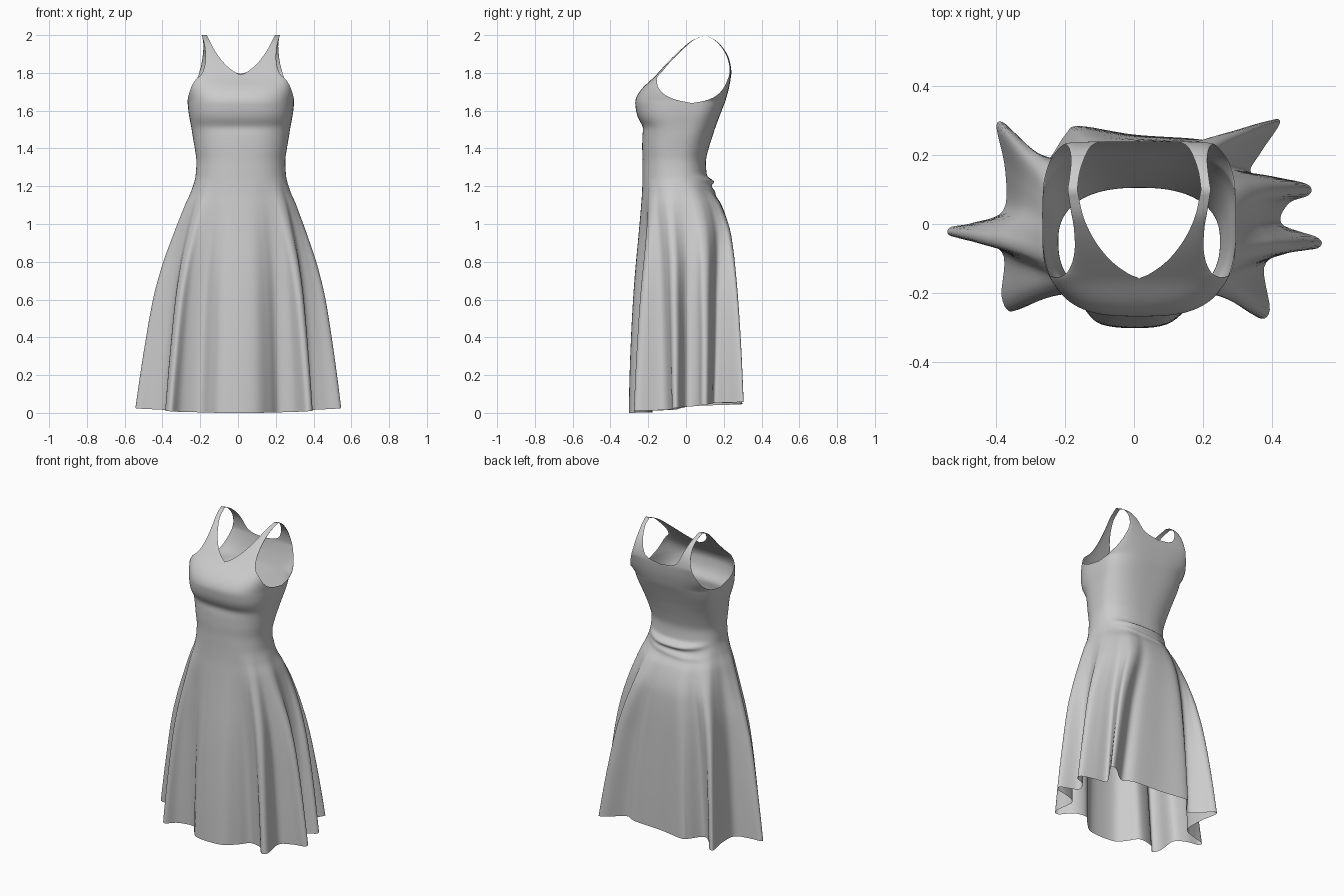
import bpy, bmesh, math

N = 56            # columns per quarter turn
CX = 0.015        # bodice is slightly off centre


def smooth_table(rows, t):
    """Monotone cubic interpolation of table rows keyed by their first column."""
    t = max(rows[0][0], min(rows[-1][0], t))
    i = 0
    while i < len(rows) - 2 and t > rows[i + 1][0]:
        i += 1

    def slope(k, c):
        return (rows[k + 1][c] - rows[k][c]) / (rows[k + 1][0] - rows[k][0])

    def tangent(k, c):
        if k == 0:
            return slope(0, c)
        if k == len(rows) - 1:
            return slope(k - 1, c)
        a, b = slope(k - 1, c), slope(k, c)
        return 2 * a * b / (a + b) if a * b > 0 else 0.0

    h = rows[i + 1][0] - rows[i][0]
    s = (t - rows[i][0]) / h
    return [(2*s**3 - 3*s*s + 1) * rows[i][c] + (s**3 - 2*s*s + s) * h * tangent(i, c)
            + (3*s*s - 2*s**3) * rows[i + 1][c] + (s**3 - s*s) * h * tangent(i + 1, c)
            for c in range(1, len(rows[0]))]


def spow(v, e):
    return 0.0 if abs(v) < 1e-9 else math.copysign(abs(v) ** e, v)


# Body rings: z, half width, front y, back y, middle y, roundness, fold weight
BODY = [
    (0.00, .33, -.28, .26, -.02, 2.4, 1.00),
    (0.30, .32, -.26, .25, -.02, 2.4, .82),
    (0.60, .315, -.245, .24, -.03, 2.4, .61),
    (0.76, .31, -.24, .238, -.03, 2.4, .45),
    (0.92, .295, -.235, .23, -.04, 2.4, .27),
    (1.09, .275, -.232, .185, -.05, 2.4, .09),
    (1.18, .252, -.230, .135, -.05, 2.4, .03),
    (1.26, .239, -.230, .110, -.05, 2.4, 0),
    (1.33, .235, -.230, .105, -.05, 2.4, 0),
    (1.40, .244, -.232, .120, -.04, 2.5, 0),
    (1.47, .256, -.231, .142, -.02, 2.6, 0),
    (1.51, .262, -.226, .155, -.01, 2.8, 0),
    (1.55, .270, -.249, .170, .0, 2.9, 0),
    (1.59, .277, -.263, .185, .015, 3.0, 0),
    (1.64, .282, -.270, .205, .03, 3.0, 0)]

# Hem outline with its folds, counter-clockwise from the front centre
HEM = [(0, -.303), (.10, -.29), (.17, -.23), (.22, -.18), (.30, -.20), (.36, -.272),
       (.395, -.25), (.38, -.12), (.46, -.08), (.535, -.07), (.535, -.04), (.43, 0),
       (.45, .06), (.51, .085), (.505, .115), (.42, .135), (.34, .15), (.37, .21),
       (.425, .295), (.385, .295), (.28, .215), (.20, .245), (0, .26), (-.16, .285),
       (-.20, .26), (-.26, .18), (-.325, .225), (-.37, .288), (-.40, .285), (-.375, .16),
       (-.38, .04), (-.47, .003), (-.535, -.01), (-.533, -.035), (-.45, -.047), (-.38, -.09),
       (-.385, -.21), (-.355, -.255), (-.30, -.20), (-.20, -.18), (-.15, -.24), (-.10, -.29)]


def hem_point(u):
    k = (u + math.pi / 2) / (2 * math.pi) * len(HEM)
    i, s = int(math.floor(k)), k - math.floor(k)
    p = [HEM[(i + d) % len(HEM)] for d in (-1, 0, 1, 2)]
    return [.5 * (2*p[1][c] + (p[2][c] - p[0][c]) * s
                  + (2*p[0][c] - 5*p[1][c] + 4*p[2][c] - p[3][c]) * s*s
                  + (3*p[1][c] - p[0][c] - 3*p[2][c] + p[3][c]) * s**3) for c in (0, 1)]


def body_point(u, z):
    hw, yf, yb, yc, e, w = smooth_table(BODY, z)
    cu, su = math.cos(u), math.sin(u)
    x = CX + hw * spow(cu, 2 / e)
    y = yc + ((yb - yc) if su > 0 else (yc - yf)) * spow(su, 2 / e)
    # gathered ridges across the back waist
    if su > 0:
        zc = 1.225 + .03 * cu * cu
        y += su**3 * (.030 * math.exp(-((z - zc) / .018)**2)
                      + .012 * math.exp(-((z - zc + .05 - .03 * cu) / .018)**2))
    hx, hy = hem_point(u)
    lift = (.03 + .03 * su) * max(0, 1 - z / 1.2)
    return (x + (hx - x) * w, y + (hy - y) * w, z + lift)


# Upper panels: row, z, inner x, outer x, centre y, armhole edge y, curve middle y
FRONT = [(0, 1.64, 0, .282, -.270, .03, .03), (1, 1.66, 0, .281, -.267, -.06, .03),
         (2, 1.69, 0, .274, -.254, -.12, .0), (3, 1.73, 0, .260, -.222, -.15, -.08),
         (4, 1.765, 0, .238, -.182, -.155, -.14), (5, 1.787, 0, .214, -.160, -.145, -.14),
         (6, 1.80, .025, .204, -.148, -.132, -.13), (7, 1.835, .072, .192, -.116, -.103, -.10),
         (8, 1.88, .112, .187, -.073, -.062, -.06), (9, 1.93, .145, .190, -.02, -.01, -.01),
         (10, 1.97, .165, .198, .03, .036, .036), (11, 2.0, .180, .208, .10, .10, .10)]
BACK = [(0, 1.64, 0, .282, .205, .03, .03), (1, 1.655, 0, .279, .210, .11, .03),
        (2, 1.69, 0, .263, .220, .175, .10), (3, 1.74, 0, .242, .232, .210, .18),
        (4, 1.795, 0, .222, .240, .230, .225), (5, 1.807, .07, .219, .240, .231, .23),
        (6, 1.83, .115, .212, .238, .230, .23), (7, 1.88, .140, .203, .226, .218, .218),
        (8, 1.94, .160, .198, .190, .184, .184), (9, 1.98, .174, .202, .145, .141, .141),
        (10, 2.0, .180, .208, .10, .10, .10)]


def add_grid(bm, rows, closed=False):
    vs = [[bm.verts.new(p) for p in row] for row in rows]
    m = len(rows[0])
    for a, b in zip(vs, vs[1:]):
        for j in range(m if closed else m - 1):
            k = (j + 1) % m
            bm.faces.new((a[j], a[k], b[k], b[j]))


def panel_row(table, t, side):
    """A rounded quarter outline, cut off where it meets the armhole."""
    z, xi, xo, yf, ye, yc = smooth_table(table, t)
    ratio = (ye - yc) / (yf - yc) if abs(yf - yc) > 1e-5 else 0
    end = math.acos(max(0, min(.98, ratio)) ** 1.5)
    pts = []
    for j in range(N + 1):
        a = j / N * end
        pts.append((CX + side * (xi + (xo - xi) * spow(math.sin(a) / math.sin(end), 2 / 3)),
                    yc + (yf - yc) * spow(math.cos(a), 2 / 3), z))
    return pts


bm = bmesh.new()

# Skirt and lower bodice
levels = [1.1 * i / 40 for i in range(40)] + [1.1 + .54 * i / 60 for i in range(61)]
add_grid(bm, [[body_point(2 * math.pi * j / (4 * N), z) for j in range(4 * N)]
              for z in levels], closed=True)

# Chest, back and straps, mirrored left and right
for table in (FRONT, BACK):
    steps = (len(table) - 1) * 4
    for side in (1, -1):
        add_grid(bm, [panel_row(table, i / 4, side) for i in range(steps + 1)])

bmesh.ops.remove_doubles(bm, verts=bm.verts, dist=.0004)
bmesh.ops.recalc_face_normals(bm, faces=bm.faces)

# Soften the bodice and its joins with the panels
inner = [v for v in bm.verts if not v.is_boundary and 1.3 < v.co.z < 1.85]
for _ in range(10):
    bmesh.ops.smooth_vert(bm, verts=inner, factor=.5,
                          use_axis_x=True, use_axis_y=True, use_axis_z=True)

# Normals face outward
probe = max(bm.faces, key=lambda f: f.calc_center_median().x)
if probe.normal.x < 0:
    bmesh.ops.reverse_faces(bm, faces=bm.faces)

mesh = bpy.data.meshes.new("dress")
bm.to_mesh(mesh)
bm.free()
dress = bpy.data.objects.new("dress", mesh)
bpy.context.collection.objects.link(dress)
for p in mesh.polygons:
    p.use_smooth = True
